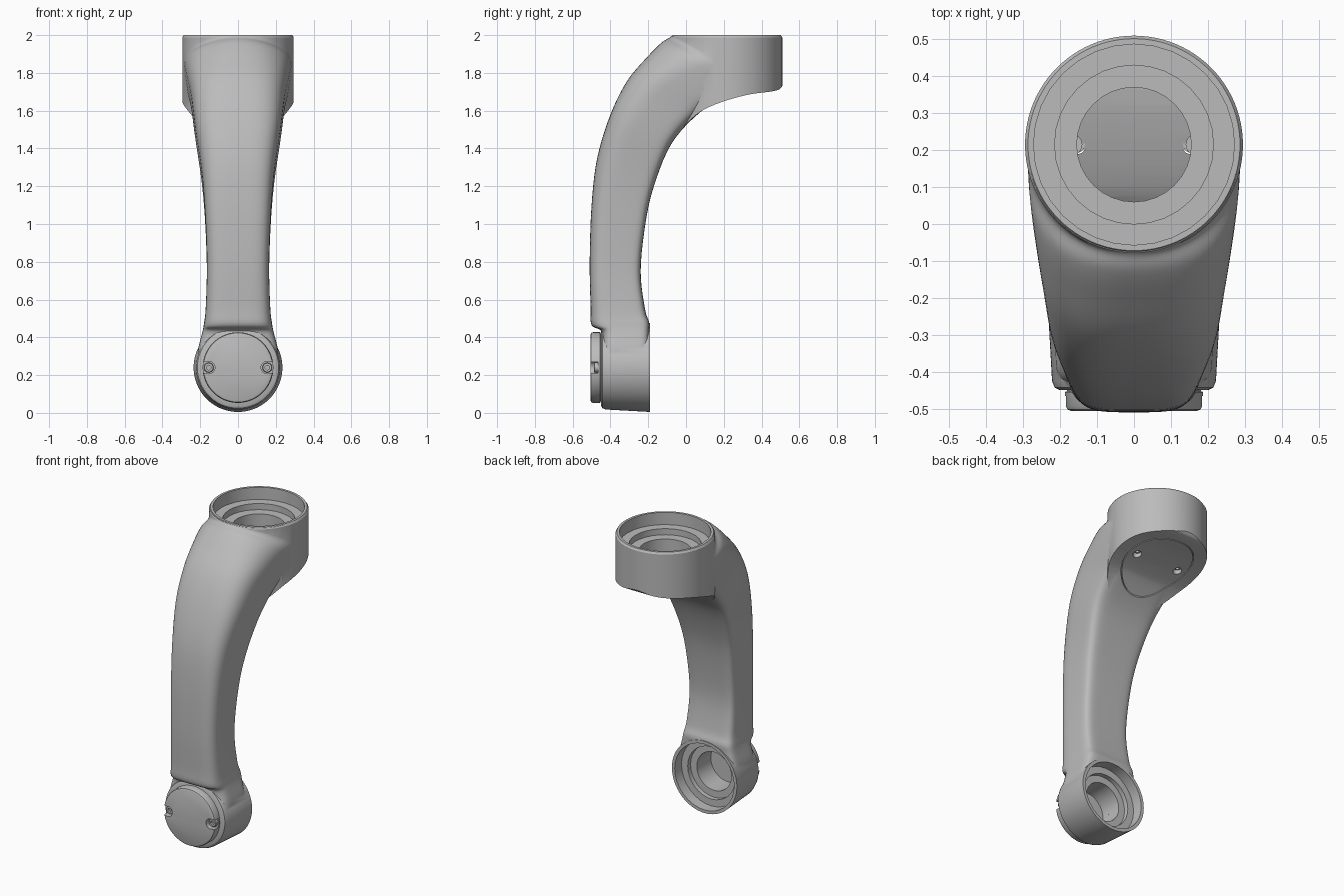
import bpy, bmesh, math
from mathutils import Vector

if "Cube" in bpy.data.objects:
    bpy.data.objects.remove(bpy.data.objects["Cube"], do_unlink=True)

grey = bpy.data.materials.new("plain grey")
grey.use_nodes = True
grey.diffuse_color = (0.5, 0.5, 0.5, 1)
grey.node_tree.nodes["Principled BSDF"].inputs["Base Color"].default_value = (0.5, 0.5, 0.5, 1)


def skin(name, rings, loop=False):
    """Skin a list of closed rings; cap the ends unless they loop round."""
    bm = bmesh.new()
    rows = [[bm.verts.new(p) for p in ring] for ring in rings]
    pairs = list(zip(rows, rows[1:]))
    if loop:
        pairs.append((rows[-1], rows[0]))
    else:
        bm.faces.new(rows[0])
        bm.faces.new(rows[-1])
    for a, b in pairs:
        for i in range(len(a)):
            j = (i + 1) % len(a)
            bm.faces.new((a[i], a[j], b[j], b[i]))
    bmesh.ops.recalc_face_normals(bm, faces=bm.faces)
    mesh = bpy.data.meshes.new(name)
    bm.to_mesh(mesh)
    bm.free()
    mesh.materials.append(grey)
    obj = bpy.data.objects.new(name, mesh)
    bpy.context.collection.objects.link(obj)
    return obj


def lathe(name, profile, centre, axis, sides=64, loop=False):
    """Turn (radius, position) pairs about a z or y axis."""
    rings = []
    for r, h in profile:
        ring = []
        for i in range(sides):
            a = math.tau * i / sides
            c, s = r * math.cos(a), r * math.sin(a)
            ring.append(Vector(centre) + Vector((c, s, h) if axis == "z" else (c, h, s)))
        rings.append(ring)
    return skin(name, rings, loop)


def combine(target, tool, operation):
    mod = target.modifiers.new("combine", "BOOLEAN")
    mod.operation = operation
    mod.solver = "EXACT"
    mod.object = tool
    bpy.context.view_layer.objects.active = target
    bpy.ops.object.modifier_apply(modifier=mod.name)
    bpy.data.objects.remove(tool, do_unlink=True)


def spline(rows, steps):
    """Catmull-Rom interpolation of equal-length rows."""
    out = []
    for k in range(len(rows) - 1):
        p = [rows[min(max(k + d, 0), len(rows) - 1)] for d in (-1, 0, 1, 2)]
        for s in range(steps):
            t = s / steps
            out.append([b + 0.5 * t * (c - a + t * (2 * a - 5 * b + 4 * c - d
                        + t * (3 * (b - c) + d - a))) for a, b, c, d in zip(*p)])
    return out + [list(rows[-1])]


# Arm sections: outer y, z, inner y, z, half width, outer and inner squareness
sections = [
    (-.447, .24, -.195, .24, .21, 5, 7),
    (-.447, .33, -.195, .33, .212, 5, 7),
    (-.447, .43, -.195, .43, .188, 5, 7),
    (-.5, .465, -.195, .48, .18, 4, 7),
    (-.505, .56, -.217, .55, .171, 4, 7),
    (-.51, .8, -.24, .75, .165, 4, 7),
    (-.5, 1.1, -.215, 1.0, .175, 4, 7),
    (-.47, 1.35, -.17, 1.2, .194, 3.6, 7),
    (-.4, 1.58, -.08, 1.42, .227, 3.2, 7),
    (-.31, 1.76, .05, 1.57, .248, 2.8, 7),
    (-.2, 1.89, .16, 1.64, .268, 2.4, 6),
    (-.13, 1.96, .32, 1.69, .283, 2.2, 3),
    (-.09, 1.985, .49, 1.73, .289, 2, 2),
    (-.077, 1.996, .5, 1.996, .289, 2, 2),
]


def section_ring(row, count=64):
    yo, zo, yi, zi, width, e_out, e_in = row
    ring = []
    for i in range(count):
        a = math.tau * (i + 0.5) / count
        c, s = math.cos(a), math.sin(a)
        power = 2 / (e_out if c > 0 else e_in)
        u = math.copysign(abs(c) ** power, c)
        v = math.copysign(abs(s) ** power, s)
        ring.append((width * v, (yo + yi) / 2 + u * (yo - yi) / 2, (zo + zi) / 2 + u * (zo - zi) / 2))
    return ring


arm = skin("arm_body", [section_ring(r) for r in spline(sections, 5)])

# Underside curve used to trim the upper housing and the bottom of its bore
underside = spline([(-.2, 1.28), (-.08, 1.44), (.05, 1.575), (.16, 1.635),
                    (.32, 1.683), (.47, 1.705), (.51, 1.73), (.55, 1.8)], 4)


def above_underside(lift):
    outline = [(y, z + lift) for y, z in underside] + [(.55, 2.4), (-.2, 2.4)]
    return skin("trim_block", [[(x, y, z) for y, z in outline] for x in (-.4, .4)])


# Upper housing: upright cylinder with a curved bottom
TOP = (0, .215, 0)
LOW = (0, 0, .24)
upper = lathe("upper_housing", [(.287, 2), (.295, 1.988), (.295, 1.2)], TOP, "z", 96)
combine(upper, above_underside(0), "INTERSECT")
combine(arm, upper, "UNION")

# Lower housing: tapered cylinder facing front to back
lower = lathe("lower_housing", [(.235, -.19), (.222, -.425), (.215, -.443), (.2, -.45)], LOW, "y", 96)
combine(arm, lower, "UNION")

# Stepped bores
bore = lathe("upper_bore", [(.272, 2.2), (.272, 1.92), (.215, 1.92), (.215, 1.88),
                            (.155, 1.88), (.155, 1.4)], TOP, "z", 32)
combine(bore, above_underside(.04), "INTERSECT")
combine(arm, bore, "DIFFERENCE")
bore = lathe("lower_bore", [(.215, -.1), (.215, -.26), (.17, -.26), (.17, -.29),
                            (.125, -.29), (.125, -.435)], LOW, "y", 32)
combine(arm, bore, "DIFFERENCE")

# Seam round the flush cover under the upper housing
seam = lathe("seam", [(.211, 1.4), (.216, 1.4), (.216, 1.712), (.211, 1.712)], TOP, "z", 64, True)
combine(arm, seam, "DIFFERENCE")

# Front cover of the lower housing
cover = lathe("lower_cover", [(.18, -.442), (.18, -.452), (.187, -.455), (.187, -.493),
                              (.183, -.502), (.174, -.506)], LOW, "y", 80)
parts = [arm, cover]

# Screws, their recesses and the bosses inside the bores
for side, label in ((1, "left"), (-1, "right")):
    x = side * .155
    at_low, at_top = (x, 0, .24), (x, .215, 0)
    notch = lathe("notch", [(.033, -.6), (.033, -.465)], at_low, "y", 32)
    combine(cover, notch, "DIFFERENCE")
    slot = skin("slot", [[(x + side * a, y, .24 + b) for a, b in ((0, -.03), (.1, -.03), (.1, .03), (0, .03))]
                         for y in (-.6, -.466)])
    combine(cover, slot, "DIFFERENCE")
    hole = lathe("hole", [(.026, 1.5), (.026, 1.69)], at_top, "z", 32)
    combine(arm, hole, "DIFFERENCE")
    parts += [
        lathe(label + "_lower_screw", [(.026, -.45), (.026, -.484), (.023, -.488), (.012, -.488),
                                       (.012, -.474)], at_low, "y", 24),
        lathe(label + "_upper_screw", [(.022, 1.695), (.022, 1.674), (.02, 1.671), (.01, 1.671),
                                       (.01, 1.682)], at_top, "z", 24),
        lathe(label + "_lower_boss", [(.032, -.442), (.032, -.38)], at_low, "y", 24),
        lathe(label + "_upper_boss", [(.03, 1.692), (.03, 1.77)], (side * .17, .215, 0), "z", 24),
    ]

# Smooth shading with sharp edges kept
bpy.ops.object.select_all(action="DESELECT")
for part in parts:
    part.select_set(True)
bpy.context.view_layer.objects.active = arm
bpy.ops.object.shade_smooth_by_angle(angle=math.radians(32))
